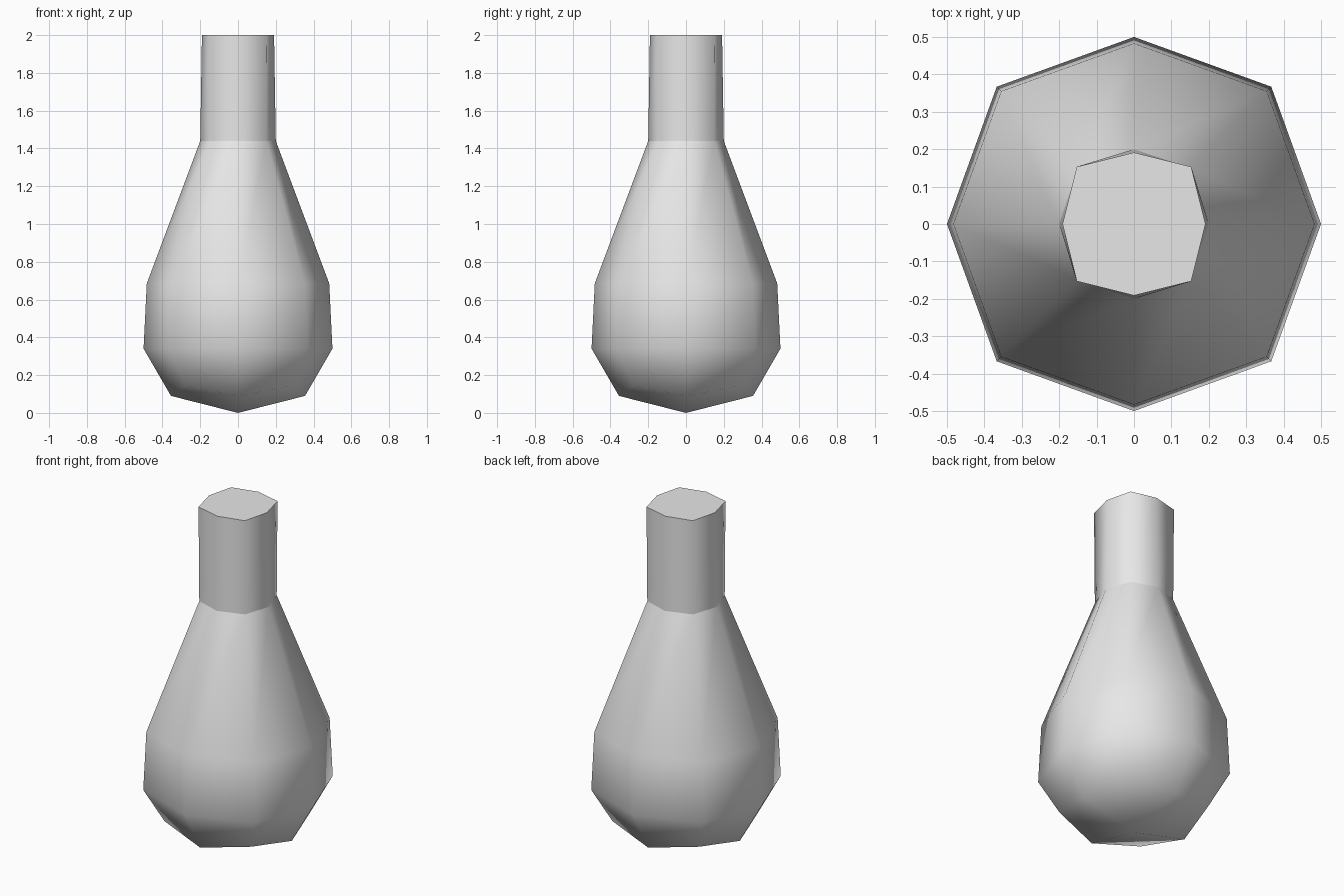
import bpy, bmesh, math

cube = bpy.data.objects.get("Cube")
if cube:
    bpy.data.objects.remove(cube, do_unlink=True)

grey = bpy.data.materials.new("plain grey")
grey.use_nodes = True
colour = (0.8, 0.8, 0.8, 1.0)
grey.diffuse_color = colour
grey.node_tree.nodes["Principled BSDF"].inputs["Base Color"].default_value = colour

SIDES = 8


def add_ring(bm, axis_r, axis_z, diag, diag_z):
    """Octagon whose points alternate between the axes and the diagonals."""
    ring = []
    for i in range(SIDES):
        a = i * math.tau / SIDES
        r, z = (diag * math.sqrt(2), diag_z) if i % 2 else (axis_r, axis_z)
        ring.append(bm.verts.new((r * math.cos(a), r * math.sin(a), z)))
    return ring


def bridge(bm, low, high):
    for i in range(SIDES):
        j = (i + 1) % SIDES
        bm.faces.new((low[i], low[j], high[j], high[i]))


def finish(bm, name):
    for f in bm.faces:
        f.smooth = True
    mesh = bpy.data.meshes.new(name)
    bm.to_mesh(mesh)
    bm.free()
    mesh.materials.append(grey)
    obj = bpy.data.objects.new(name, mesh)
    bpy.context.collection.objects.link(obj)


# Bulb: rounded-cube base that tapers up to the neck
bm = bmesh.new()
profile = [
    (0.355, 0.09, 0.285, 0.145),
    (0.5, 0.34, 0.367, 0.34),
    (0.483, 0.685, 0.355, 0.685),
    (0.2, 1.44, 0.15, 1.44),
]
rings = [add_ring(bm, *p) for p in profile]
for low, high in zip(rings, rings[1:]):
    bridge(bm, low, high)
tip = bm.verts.new((0, 0, 0))
base = rings[0]
for i in range(0, SIDES, 2):
    bm.faces.new((tip, base[(i + 2) % SIDES], base[i + 1], base[i]))
finish(bm, "bulb")

# Neck: eight-sided tube with a flat, sharp-edged top
bm = bmesh.new()
bottom = add_ring(bm, 0.2, 1.44, 0.15, 1.44)
top = add_ring(bm, 0.191, 2.0, 0.153, 2.0)
bridge(bm, bottom, top)
cap = bm.faces.new(top)
for e in cap.edges:
    e.smooth = False
finish(bm, "neck")
